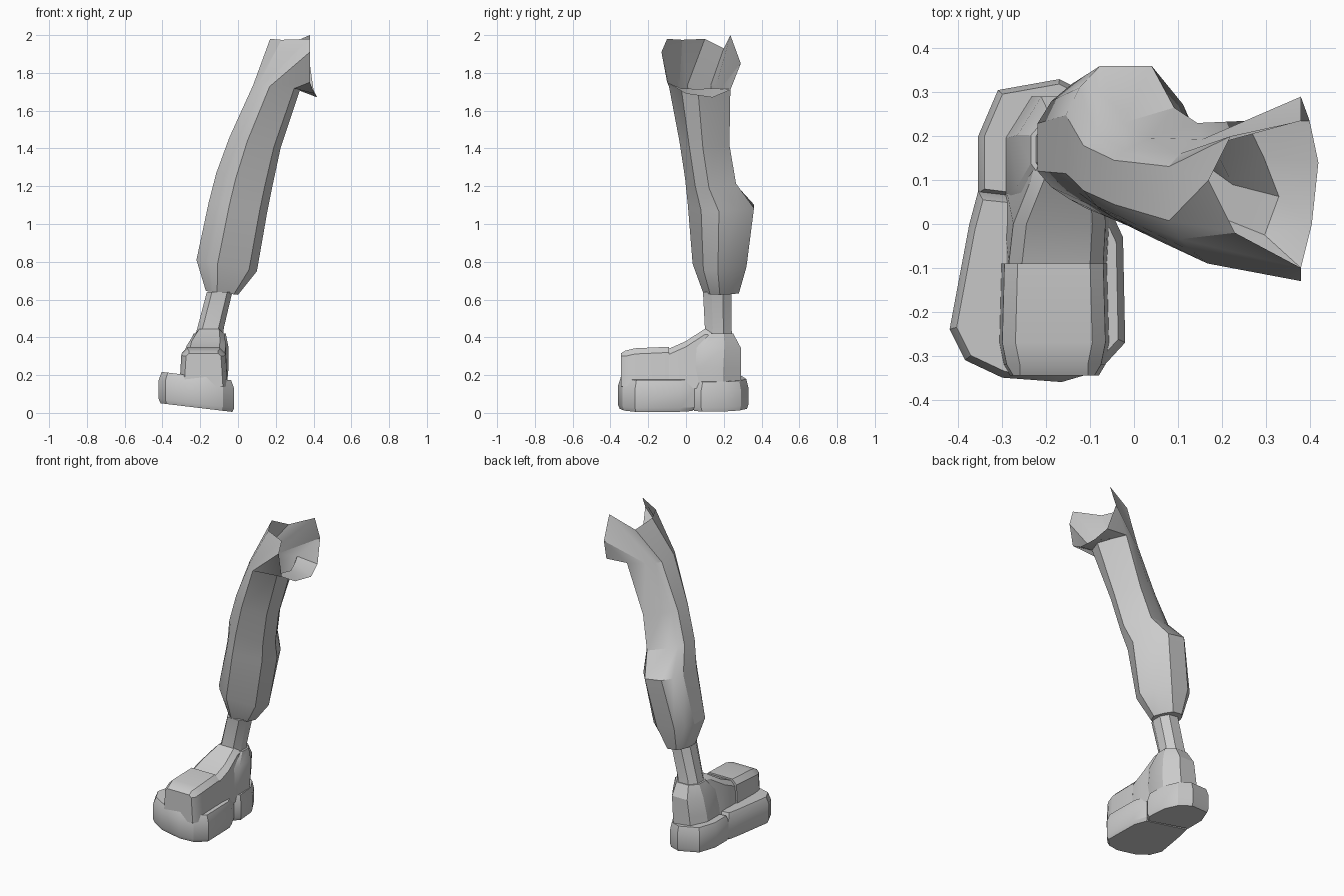
import bpy, bmesh, math

cube = bpy.data.objects.get("Cube")
if cube:
    bpy.data.objects.remove(cube)

grey = bpy.data.materials.new("plain_grey")
grey.use_nodes = True
grey.diffuse_color = (0.6, 0.6, 0.6, 1)
grey.node_tree.nodes["Principled BSDF"].inputs["Base Color"].default_value = (0.6, 0.6, 0.6, 1)


def loft(name, rings, cap_end=True, angle=28):
    """Skin a stack of equal rings, capped at the start and optionally the end."""
    bm = bmesh.new()
    loops = [[bm.verts.new(p) for p in ring] for ring in rings]
    n = len(loops[0])
    for a, b in zip(loops, loops[1:]):
        for i in range(n):
            j = (i + 1) % n
            bm.faces.new((a[i], a[j], b[j], b[i]))
    bm.faces.new(loops[0][::-1])
    if cap_end:
        bm.faces.new(loops[-1])
        bmesh.ops.recalc_face_normals(bm, faces=bm.faces)
    mesh = bpy.data.meshes.new(name)
    bm.to_mesh(mesh)
    bm.free()
    mesh.materials.append(grey)
    ob = bpy.data.objects.new(name, mesh)
    bpy.context.collection.objects.link(ob)
    bpy.ops.object.select_all(action='DESELECT')
    ob.select_set(True)
    bpy.context.view_layer.objects.active = ob
    bpy.ops.object.shade_smooth_by_angle(angle=math.radians(angle))


def fit(profile, x0, x1, y0, y1, z, tilt=0.0):
    """Place a unit profile in a box at height z, lowered towards +x by tilt."""
    return [(x0 + u * (x1 - x0), y0 + v * (y1 - y0), z - tilt * (u - 0.5))
            for u, v in profile]


# Trouser leg: tapering tube with an oblique open top
calf = [(.35, 0), (.87, .2), (1, .47), (.86, .75), (.63, 1),
        (.25, 1), (.1, .86), (0, .68), (0, .3), (.1, .17), (.22, .08)]
thigh = calf[:4] + [(.7, 1), (.3, .87), (.1, .77)] + calf[7:]
leg_rings = [fit(*r) for r in (
    (calf, -.17, .0, .09, .28, .635, .02),
    (calf, -.22, .1, .035, .32, .78, .06),
    (calf, -.155, .155, .01, .36, 1.09, .05),
    (thigh, -.115, .18, -.005, .265, 1.23, .08),
    (thigh, -.045, .225, -.035, .23, 1.43, .06),
    (thigh, .08, .33, -.09, .235, 1.725, .02))]
leg_rings.append([
    (.38, -.13, 1.91), (.38, -.1, 1.75), (.405, 0, 1.69), (.42, .14, 1.67),
    (.40, .235, 1.71), (.38, .29, 1.85), (.38, .235, 2), (.22, .2, 1.93),
    (.17, .1, 1.98), (.23, -.02, 1.975), (.38, -.1, 1.98)])
loft("trouser_leg", leg_rings, cap_end=False)

# Ankle and boot shaft
shaft = [(.2, 0), (.8, 0), (1, .3), (1, .7), (.75, 1), (.25, 1), (0, .7), (0, .3)]
loft("ankle", [fit(shaft, *r) for r in (
    (-.235, -.08, .09, .25, .38),
    (-.215, -.075, .10, .24, .45),
    (-.165, -.03, .09, .24, .64))])
loft("boot_heel", [fit(shaft, *r) for r in (
    (-.30, -.06, -.02, .29, .13),
    (-.285, -.05, -.02, .29, .24),
    (-.265, -.05, .0, .29, .345),
    (-.235, -.065, .09, .25, .42))])


def section(y, x0, x1, z0, z1, bevel=.03, flare=.01):
    """Cross-section facing the toe, with bevelled upper corners."""
    return [(x0 - flare, y, z0), (x1 + .01, y, z0), (x1, y, z1 - bevel),
            (x1 - bevel, y, z1), (x0 + bevel, y, z1), (x0, y, z1 - bevel)]


# Instep sloping up to the ankle, and the raised toe cap
loft("boot_instep", [section(*r) for r in (
    (-.14, -.285, -.08, .13, .325), (-.09, -.285, -.07, .13, .34),
    (0, -.275, -.065, .13, .38, .03, .02), (.10, -.235, -.07, .13, .445, .03, .06),
    (.16, -.22, -.07, .13, .44, .03, .075))])
loft("toe_cap", [section(*r) for r in (
    (-.09, -.295, -.07, .14, .35), (-.27, -.30, -.065, .14, .342),
    (-.32, -.29, -.075, .14, .33), (-.345, -.275, -.09, .14, .315, .015))])


def slab(name, outline, top):
    """Thick bevelled sole piece rolled slightly sideways."""
    cx = sum(p[0] for p in outline) / len(outline)
    cy = sum(p[1] for p in outline) / len(outline)
    rings = []
    for s, h in ((.95, .028), (1, .05), (1, top - .045), (.92, top)):
        ring = []
        for x, y in outline:
            px, py = cx + s * (x - cx), cy + s * (y - cy)
            ring.append((px, py, h - .12 * (px + .22)))
        rings.append(ring)
    loft(name, rings)


# Two-part sole
slab("front_sole", [(-.42, -.24), (-.385, -.31), (-.30, -.35), (-.165, -.36),
                    (-.08, -.335), (-.02, -.27), (-.025, -.03), (-.06, .045),
                    (-.355, .075), (-.375, .0)], .195)
slab("heel_sole", [(-.355, .07), (-.07, .035), (-.035, .08), (-.045, .21),
                   (-.09, .29), (-.17, .33), (-.31, .305), (-.355, .2)], .185)
